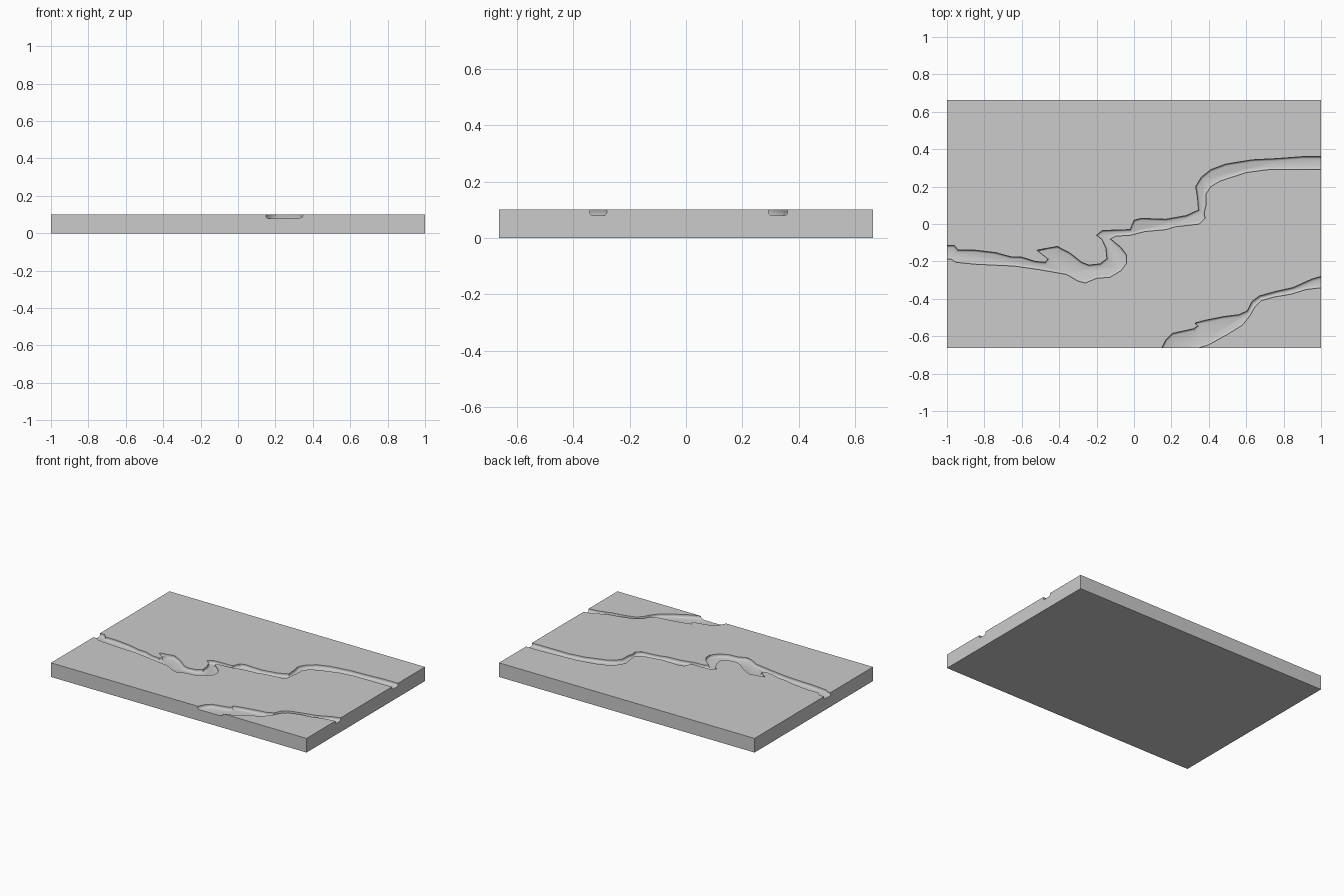
import bpy, bmesh, math
from mathutils import Vector

if "Cube" in bpy.data.objects:
    bpy.data.objects.remove(bpy.data.objects["Cube"])

HX, HY, TOP, BED = 1.0, 0.662, 0.10, 0.079

# River banks, listed west to east
main_north = [(-1.05, -.115), (-.96, -.115), (-.94, -.14), (-.85, -.14), (-.74, -.153), (-.66, -.175),
              (-.60, -.177), (-.53, -.20), (-.475, -.205), (-.46, -.187), (-.52, -.14), (-.41, -.12),
              (-.34, -.157), (-.28, -.205), (-.24, -.22), (-.18, -.213), (-.145, -.185), (-.15, -.13),
              (-.17, -.085), (-.20, -.06), (-.17, -.035), (-.02, -.03), (0, .02), (.04, .03), (.17, .025),
              (.28, .045), (.345, .075), (.34, .14), (.33, .20), (.36, .25), (.41, .29), (.49, .32),
              (.63, .343), (.77, .35), (.9, .36), (1.05, .36)]
main_south = [(-1.05, -.185), (-.98, -.187), (-.95, -.205), (-.85, -.215), (-.64, -.225), (-.50, -.245),
              (-.36, -.27), (-.30, -.305), (-.26, -.315), (-.20, -.29), (-.13, -.285), (-.07, -.25),
              (-.04, -.21), (-.04, -.165), (-.07, -.125), (-.125, -.08), (-.10, -.065), (-.02, -.06),
              (.06, -.04), (.17, -.03), (.22, -.015), (.35, 0), (.38, .03), (.375, .06), (.385, .10),
              (.385, .16), (.41, .20), (.46, .23), (.60, .275), (.71, .29), (1.05, .293)]
branch_north = [(.13, -.70), (.17, -.62), (.205, -.585), (.32, -.56), (.34, -.545), (.325, -.53),
                (.38, -.515), (.48, -.495), (.56, -.485), (.605, -.465), (.63, -.415), (.67, -.385),
                (.76, -.36), (.85, -.34), (.95, -.295), (1.05, -.265)]
branch_south = [(.25, -.70), (.34, -.664), (.40, -.645), (.50, -.59), (.58, -.54), (.62, -.49),
                (.645, -.445), (.68, -.41), (.75, -.39), (.84, -.375), (.92, -.35), (1.05, -.335)]


def inset(loop, d):
    """Move a counter-clockwise outline inwards with limited mitres."""
    out = []
    for i, p in enumerate(loop):
        a = (p - loop[i - 1]).normalized()
        b = (loop[(i + 1) % len(loop)] - p).normalized()
        n = Vector((-a.y - b.y, a.x + b.x)).normalized()
        k = max(n.dot(Vector((-a.y, a.x))), 0.6)
        out.append(p + n * d / k)
    return out


def river_cutter(name, north, south):
    """Closed channel volume with a rounded bed edge."""
    loop = [Vector(p) for p in south + north[::-1]]
    r = 0.012
    levels = [(0, TOP + 0.05), (0, BED + r)]
    levels += [(r * (1 - math.cos(t)), BED + r * (1 - math.sin(t)))
               for t in (math.pi / 6, math.pi / 3, math.pi / 2)]
    bm = bmesh.new()
    rings = [[bm.verts.new((p.x, p.y, z)) for p in inset(loop, d)] for d, z in levels]
    n = len(loop)
    for u, l in zip(rings, rings[1:]):
        for i in range(n):
            j = (i + 1) % n
            bm.faces.new((u[i], l[i], l[j], u[j]))
    bm.faces.new(rings[0])
    bm.faces.new(rings[-1][::-1])
    bmesh.ops.recalc_face_normals(bm, faces=bm.faces)
    me = bpy.data.meshes.new(name)
    bm.to_mesh(me)
    bm.free()
    ob = bpy.data.objects.new(name, me)
    bpy.context.collection.objects.link(ob)
    ob.hide_render = True
    return ob


# Ground slab
bpy.ops.mesh.primitive_cube_add(size=2, location=(0, 0, TOP / 2))
slab = bpy.context.object
slab.name = "terrain_slab"
slab.scale = (HX, HY, TOP / 2)
bpy.ops.object.transform_apply(location=True, scale=True)

# Carve both river beds
for name, n, s in (("main_river", main_north, main_south), ("branch_river", branch_north, branch_south)):
    cutter = river_cutter(name + "_cutter", n, s)
    mod = slab.modifiers.new(name, 'BOOLEAN')
    mod.operation, mod.solver, mod.object = 'DIFFERENCE', 'EXACT', cutter
    bpy.context.view_layer.objects.active = slab
    bpy.ops.object.modifier_apply(modifier=mod.name)
    bpy.data.objects.remove(cutter)
bpy.ops.object.shade_smooth_by_angle(angle=math.radians(32))
